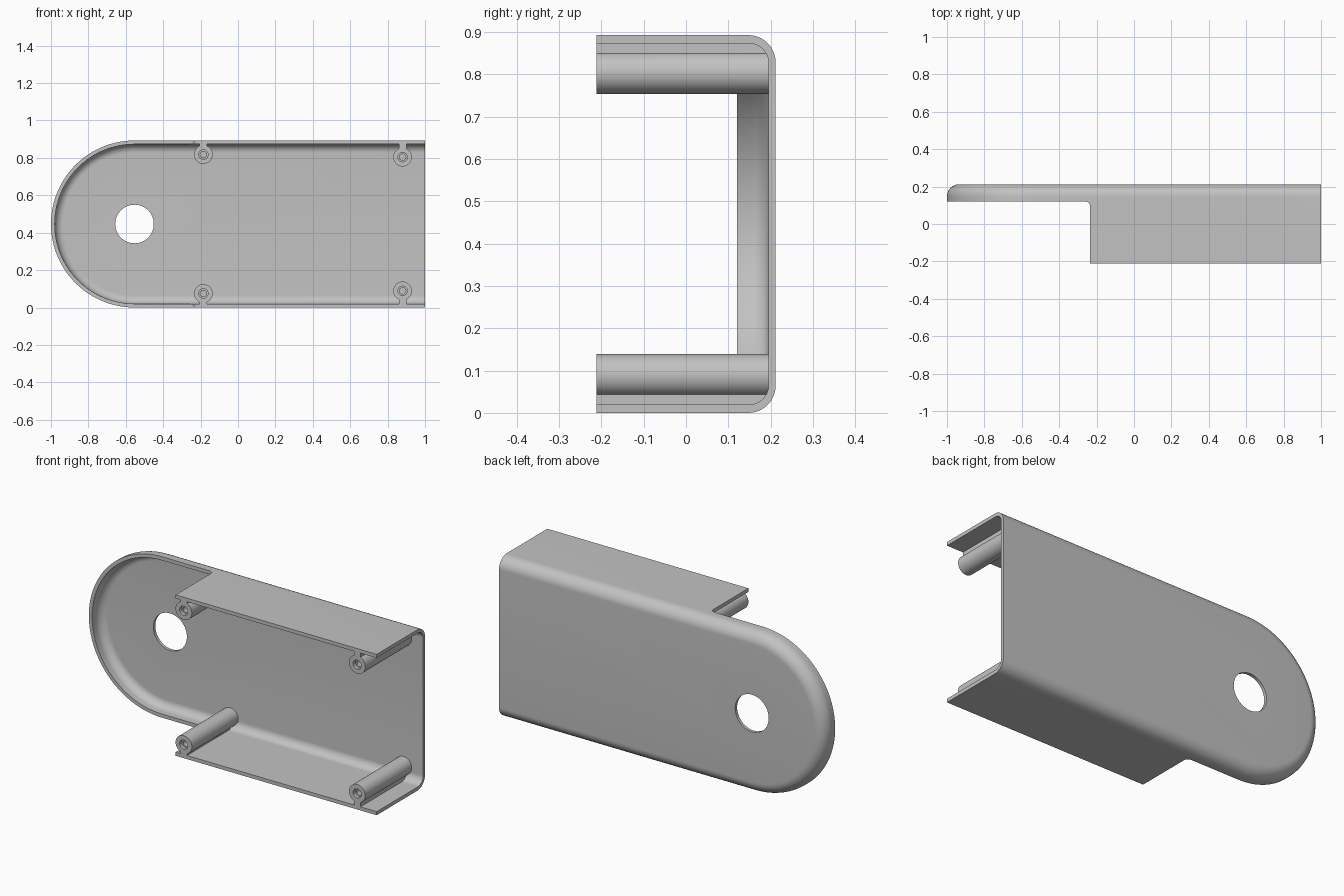
import bpy, bmesh, math

cube = bpy.data.objects.get("Cube")
if cube:
    bpy.data.objects.remove(cube, do_unlink=True)

R = 0.4465          # half height and end radius
CX = 1e-4 + R - 1   # centre of the rounded end
FRONT, BACK = -0.212, 0.212
WALL, FLOOR, FILLET = 0.02, 0.195, 0.065
STEP_X, LIP_Y = -0.235, 0.12

grey = bpy.data.materials.new("warm_free_grey")
grey.name = "plain grey"
grey.use_nodes = True
color = (0.54, 0.54, 0.54, 1)
grey.diffuse_color = color
grey.node_tree.nodes["Principled BSDF"].inputs["Base Color"].default_value = color


def loft(name, rings, caps=True):
    """Skin closed rings of points, capping both ends."""
    bm = bmesh.new()
    loops = [[bm.verts.new(p) for p in ring] for ring in rings]
    n = len(loops[0])
    for a, b in zip(loops, loops[1:]):
        for i in range(n):
            j = (i + 1) % n
            bm.faces.new((a[i], a[j], b[j], b[i]))
    if caps:
        bm.faces.new(loops[0])
        bm.faces.new(loops[-1])
    bmesh.ops.recalc_face_normals(bm, faces=bm.faces[:])
    mesh = bpy.data.meshes.new(name)
    bm.to_mesh(mesh)
    bm.free()
    mesh.materials.append(grey)
    obj = bpy.data.objects.new(name, mesh)
    bpy.context.collection.objects.link(obj)
    return obj


def rounded_block(name, inset, front, back, fillet, end_x):
    """Half-stadium block along y with a filleted back edge."""
    levels = [(inset, front)]
    for k in range(13):
        t = math.pi / 2 * k / 12
        levels.append((inset + fillet * (1 - math.cos(t)),
                       back - fillet * (1 - math.sin(t))))
    rings = []
    for d, y in levels:
        r = R - d
        ring = [(end_x, y, R + r)]
        for k in range(65):
            a = math.pi / 2 + math.pi * k / 64
            ring.append((CX + r * math.cos(a), y, R + r * math.sin(a)))
        ring.append((end_x, y, R - r))
        rings.append(ring)
    return loft(name, rings)


def lathe_y(name, x, z, profile, segs=48):
    """Turn a (radius, y) profile around an axis along y."""
    return loft(name, [[(x + r * math.cos(2 * math.pi * k / segs), y,
                         z + r * math.sin(2 * math.pi * k / segs))
                        for k in range(segs)] for r, y in profile])


def box(name, x0, x1, y0, y1, z0, z1):
    return loft(name, [[(x0, y, z0), (x1, y, z0), (x1, y, z1), (x0, y, z1)]
                       for y in (y0, y1)])


def boolean(obj, cutter, operation):
    mod = obj.modifiers.new("cut", 'BOOLEAN')
    mod.operation = operation
    mod.solver = 'EXACT'
    mod.object = cutter
    deps = bpy.context.evaluated_depsgraph_get()
    mesh = bpy.data.meshes.new_from_object(obj.evaluated_get(deps))
    obj.modifiers.clear()
    obj.data = mesh


helpers = []

# Hollow shell, open at the front and at the straight end
shell = rounded_block("shell", 0, FRONT, BACK, FILLET, 1)
cavity = rounded_block("cavity_cutter", WALL, -0.4, FLOOR, FILLET - WALL, 1.2)

# Cutter that lowers the rim around the rounded end, with a filleted corner
f = 0.025
outline = [(-1.2, -0.4), (STEP_X, -0.4)]
for k in range(9):
    a = math.pi / 2 * k / 8
    outline.append((STEP_X - f + f * math.cos(a), LIP_Y - f + f * math.sin(a)))
outline.append((-1.2, LIP_Y))
rim = loft("rim_cutter", [[(x, y, z) for x, y in outline] for z in (-0.2, 1.1)])

# Round opening in the back plate
opening = lathe_y("opening_cutter", CX, R, [(0.103, 0), (0.103, 0.4)], 64)

for cutter in (cavity, rim, opening):
    boolean(shell, cutter, 'DIFFERENCE')
    helpers.append(cutter)

# Screw bosses with stepped blind holes, and ribs joining them to the walls
core = rounded_block("core_trimmer", 0.006, -0.4, BACK - 0.008, FILLET - 0.006, 0.999)
helpers.append(core)
parts = [shell]
for end, x, height in (("inner", -0.185, 0.075), ("outer", 0.88, 0.089)):
    for side, s in (("lower", -1), ("upper", 1)):
        z = R + s * (R - height)
        boss = lathe_y(f"{side}_{end}_boss", x, z, [
            (0.05, 0.203), (0.05, FRONT), (0.025, FRONT), (0.025, FRONT + 0.02),
            (0.017, FRONT + 0.02), (0.017, 0.12)])
        wall_z = R + s * (R - 0.01)
        joint_z = z + s * 0.04
        rib = box(f"{side}_{end}_rib", x - 0.02, x + 0.02, FRONT, 0.203,
                  min(wall_z, joint_z), max(wall_z, joint_z))
        for part in (boss, rib):
            boolean(part, core, 'INTERSECT')
            parts.append(part)

for helper in helpers:
    bpy.data.objects.remove(helper, do_unlink=True)

# Smooth rounded surfaces, keep crisp edges
bpy.ops.object.select_all(action='DESELECT')
for part in parts:
    part.select_set(True)
bpy.context.view_layer.objects.active = shell
bpy.ops.object.shade_smooth_by_angle(angle=math.radians(30))
